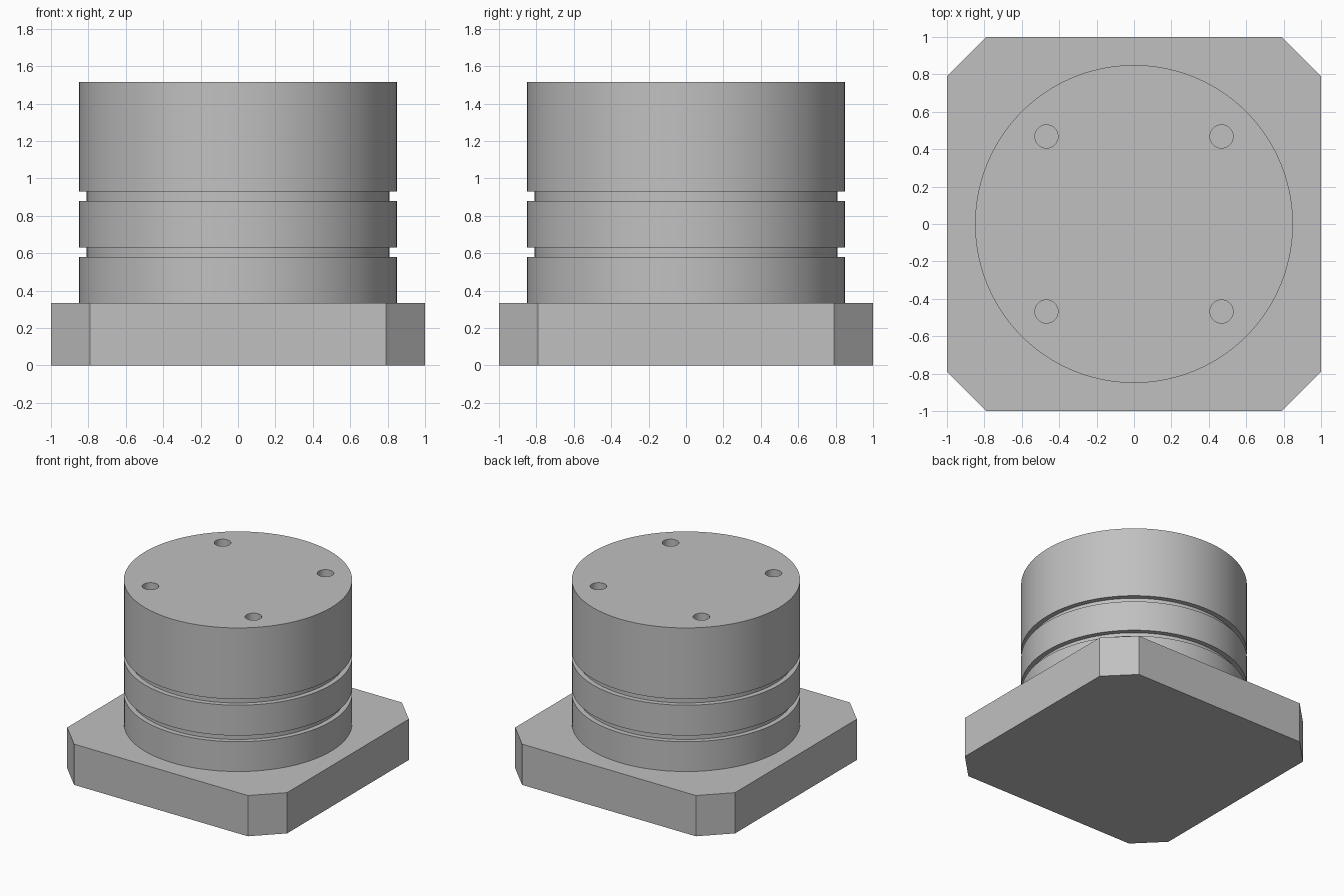
import bpy, bmesh, math

if "Cube" in bpy.data.objects:
    bpy.data.objects.remove(bpy.data.objects["Cube"], do_unlink=True)

PLATE_TOP, BODY_TOP = 0.335, 1.515
RADIUS, GROOVE_RADIUS = 0.85, 0.81
CHAMFER = 0.21
HOLE_RADIUS, HOLE_OFFSET, HOLE_DEPTH = 0.062, 0.468, 0.4

grey = bpy.data.materials.new("machined grey")
grey.use_nodes = True
colour = (0.53, 0.53, 0.53, 1)
grey.diffuse_color = colour
grey.node_tree.nodes["Principled BSDF"].inputs["Base Color"].default_value = colour


def add_object(name, bm):
    bmesh.ops.recalc_face_normals(bm, faces=bm.faces)
    mesh = bpy.data.meshes.new(name)
    bm.to_mesh(mesh)
    bm.free()
    mesh.materials.append(grey)
    obj = bpy.data.objects.new(name, mesh)
    bpy.context.collection.objects.link(obj)
    return obj


def activate(obj):
    bpy.ops.object.select_all(action='DESELECT')
    obj.select_set(True)
    bpy.context.view_layer.objects.active = obj


# Square base plate with cut corners
bm = bmesh.new()
bmesh.ops.create_cube(bm, size=1)
for v in bm.verts:
    v.co = (v.co.x * 2, v.co.y * 2, (v.co.z + 0.5) * PLATE_TOP)
uprights = [e for e in bm.edges if abs(e.verts[0].co.z - e.verts[1].co.z) > 0.1]
bmesh.ops.bevel(bm, geom=uprights, offset=CHAMFER, segments=1, affect='EDGES')
add_object("base_plate", bm)

# Turned cylinder with two seal grooves
profile = [(RADIUS, PLATE_TOP)]
for low, high in ((0.58, 0.63), (0.88, 0.93)):
    profile += [(RADIUS, low), (GROOVE_RADIUS, low), (GROOVE_RADIUS, high), (RADIUS, high)]
profile.append((RADIUS, BODY_TOP))

SIDES = 96
bm = bmesh.new()
rings = []
for r, z in profile:
    angles = [2 * math.pi * i / SIDES for i in range(SIDES)]
    rings.append([bm.verts.new((r * math.cos(a), r * math.sin(a), z)) for a in angles])
for lower, upper in zip(rings, rings[1:]):
    for i in range(SIDES):
        j = (i + 1) % SIDES
        bm.faces.new((lower[i], lower[j], upper[j], upper[i]))
bm.faces.new(rings[0])
bm.faces.new(rings[-1])
body = add_object("cylinder_body", bm)

# Four blind bolt holes in the top
bm = bmesh.new()
for sx in (-1, 1):
    for sy in (-1, 1):
        made = bmesh.ops.create_cone(bm, cap_ends=True, segments=32, radius1=HOLE_RADIUS,
                                     radius2=HOLE_RADIUS, depth=HOLE_DEPTH * 2)
        bmesh.ops.translate(bm, verts=made["verts"],
                            vec=(sx * HOLE_OFFSET, sy * HOLE_OFFSET, BODY_TOP))
cutter = add_object("bolt_hole_cutter", bm)
cut = body.modifiers.new("bolt holes", 'BOOLEAN')
cut.operation = 'DIFFERENCE'
cut.solver = 'EXACT'
cut.object = cutter
activate(body)
bpy.ops.object.modifier_apply(modifier=cut.name)
bpy.data.objects.remove(cutter, do_unlink=True)
bpy.ops.object.shade_smooth_by_angle(angle=math.radians(30))
